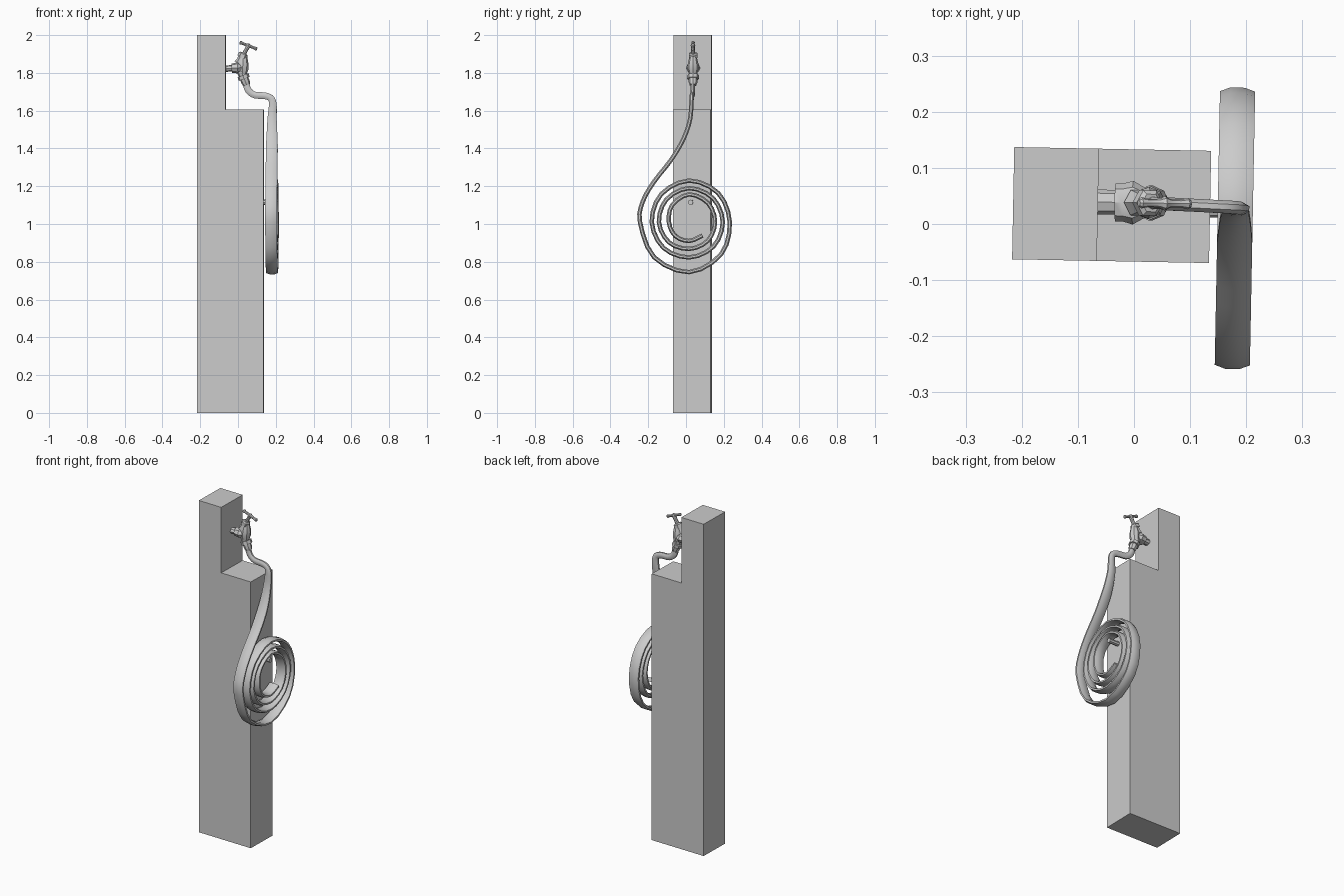
import bpy, math
from mathutils import Vector as V, Matrix

if "Cube" in bpy.data.objects:
    bpy.data.objects.remove(bpy.data.objects["Cube"])

TURN = Matrix.Rotation(math.radians(-1.1), 4, 'Z')   # whole model sits slightly turned


def make(name, verts, faces, smooth=None):
    me = bpy.data.meshes.new(name)
    me.from_pydata([TURN @ V(v) for v in verts], [], faces)
    if smooth:
        me.shade_smooth()
        me.set_sharp_from_angle(angle=math.radians(smooth))
    ob = bpy.data.objects.new(name, me)
    bpy.context.collection.objects.link(ob)
    return ob


def skin(name, rings, smooth):
    n = len(rings[0])
    verts = [p for r in rings for p in r]
    faces = [(i * n + j, i * n + (j + 1) % n, (i + 1) * n + (j + 1) % n, (i + 1) * n + j)
             for i in range(len(rings) - 1) for j in range(n)]
    faces += [tuple(reversed(range(n))), tuple(range(len(verts) - n, len(verts)))]
    return make(name, verts, faces, smooth)


def lathe(name, a, b, prof, sides=8, flat=1.0):
    """Turned part from a to b; prof is (fraction along, radius)."""
    a, b = V(a), V(b)
    t = (b - a).normalized()
    v = V((0, 1, 0))
    u = v.cross(t).normalized()
    v = t.cross(u)
    rings = []
    for f, r in prof:
        c = a.lerp(b, f)
        rings.append([c + u * r * math.cos(k * math.tau / sides) + v * r * flat * math.sin(k * math.tau / sides)
                      for k in range(sides)])
    return skin(name, rings, 35)


# Stepped post
y0, y1 = -.067, .133
prof = [(-.216, 0), (.135, 0), (.135, 1.605), (-.065, 1.605), (-.065, 2), (-.216, 2)]
n = len(prof)
make("post", [(x, y0, z) for x, z in prof] + [(x, y1, z) for x, z in prof],
     [tuple(range(n)), tuple(reversed(range(n, 2 * n)))] +
     [((i + 1) % n, i, i + n, (i + 1) % n + n) for i in range(n)])

# Tap
Y = .038
lathe("wall_pipe", (-.07, Y, 1.822), (.02, Y, 1.828),
      [(0, .017), (.4, .017), (.4, .026), (.55, .026), (.75, .03), (1, .02)], 8, 1.3)
lathe("tap_body", (.028, Y, 1.885), (.022, Y, 1.79),
      [(0, .02), (.15, .024), (.4, .03), (.7, .03), (1, .022)], 8, .95)
lathe("bonnet_nut", (.005, Y, 1.85), (.03, Y, 1.905),
      [(0, .026), (.35, .02), (.6, .02), (.6, .026), (.9, .026), (1, .018)], 6)
lathe("stem", (.025, Y, 1.89), (.055, Y, 1.945), [(0, .012), (.6, .010), (1, .012)])
lathe("handle_bar", (.008, Y, 1.962), (.1, Y, 1.926),
      [(0, .007), (.05, .01), (.2, .007), (.4, .008), (.5, .013), (.6, .008), (.8, .007), (.95, .01), (1, .007)])
lathe("spout", (.008, Y, 1.83), (.046, Y, 1.735),
      [(0, .026), (.45, .022), (.45, .031), (.65, .031), (.65, .023), (.85, .023), (1, .018)], 8)

# Hose path: drop from the tap, then an inward spiral
X = .18
keys = [V(p) for p in [(.04, .037, 1.75), (.054, .037, 1.708), (.088, .036, 1.683), (.15, .034, 1.677),
                       (.182, .032, 1.65), (X, .025, 1.554), (X, -.01, 1.45), (X, -.075, 1.34),
                       (X, -.165, 1.225), (X, -.225, 1.12)]]
radii = [.26, .265, .215, .22, .198, .187, .178, .18, .16, .142, .137, .147, .107, .1, .1]
cy, cz = .02, 1.01
q = 0.0
while q < 13.9:
    i = int(q)
    r = radii[i] + (radii[i + 1] - radii[i]) * (q - i)
    a = math.pi + q * math.pi / 2
    keys.append(V((X, cy + r * math.cos(a), cz + r * math.sin(a))))
    q += .5


def catmull(p, steps=3):
    out = []
    for i in range(len(p) - 1):
        a, b, c, d = p[max(i - 1, 0)], p[i], p[i + 1], p[min(i + 2, len(p) - 1)]
        for s in range(steps):
            t = s / steps
            out.append(.5 * (2 * b + (c - a) * t + (2 * a - 5 * b + 4 * c - d) * t * t
                             + (3 * b - a - 3 * c + d) * t ** 3))
    return out + [p[-1]]


# Flattened hose: wide across x in the coil, thin in the coil's plane
path = catmull(keys)
rings = []
for i, p in enumerate(path):
    t = (path[min(i + 1, len(path) - 1)] - path[max(i - 1, 0)]).normalized()
    b = V((0, 1, 0)) if i < 14 else V((1, 0, 0)).cross(t)
    w = t.cross(b).normalized()
    b = w.cross(t)
    half = .018 + .014 * min(1, max(0, (i - 11) / 8))
    rings.append([p + w * half * math.cos((k + .5) * math.tau / 8) * 1.06
                  + b * .0125 * math.sin((k + .5) * math.tau / 8) for k in range(8)])
skin("hose", rings, 50)

# Peg that carries the coil
lathe("hose_peg", (.12, .028, 1.115), (.2, .028, 1.115), [(0, .014), (1, .014)])
